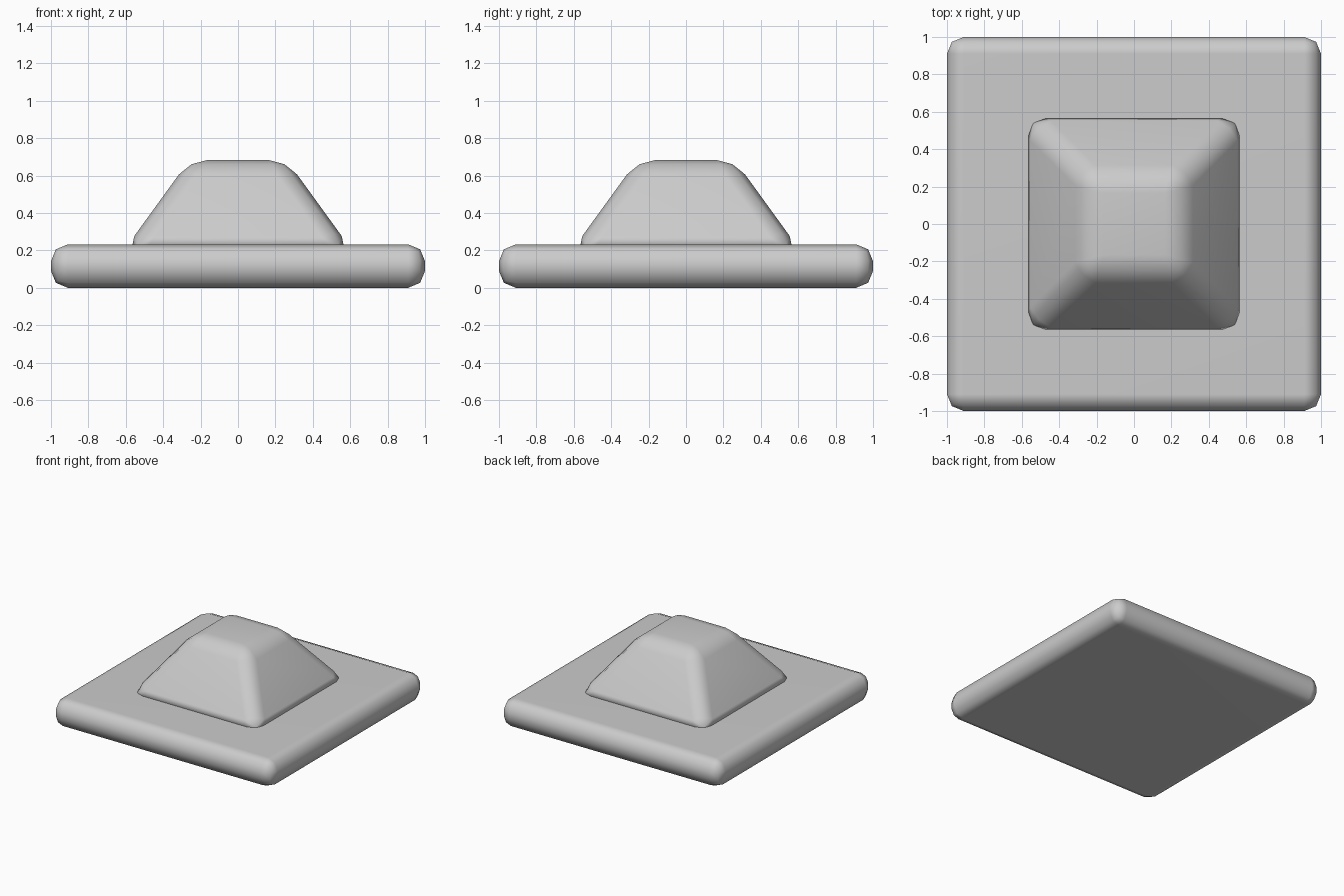
import bpy
import bmesh

# Remove the default cube
if "Cube" in bpy.data.objects:
    bpy.data.objects.remove(bpy.data.objects["Cube"], do_unlink=True)

# Plain grey material
GREY = (0.6, 0.6, 0.6, 1.0)
grey = bpy.data.materials.new("plain_grey")
grey.use_nodes = True
grey.diffuse_color = GREY
grey.node_tree.nodes["Principled BSDF"].inputs["Base Color"].default_value = GREY


def rounded_block(name, z_bottom, z_top, half_bottom, half_top, bevel):
    """Square block with tapering sides and softly rounded edges."""
    bm = bmesh.new()
    bmesh.ops.create_cube(bm, size=2)
    for v in bm.verts:
        upper = v.co.z > 0
        half = half_top if upper else half_bottom
        v.co.x *= half
        v.co.y *= half
        v.co.z = z_top if upper else z_bottom
    mesh = bpy.data.meshes.new(name)
    bm.to_mesh(mesh)
    bm.free()
    mesh.materials.append(grey)
    mesh.shade_smooth()
    obj = bpy.data.objects.new(name, mesh)
    bpy.context.collection.objects.link(obj)
    mod = obj.modifiers.new("rounded_edges", "BEVEL")
    mod.width = bevel
    mod.segments = 2
    mod.limit_method = "NONE"
    normals = obj.modifiers.new("flat_faces", "WEIGHTED_NORMAL")
    normals.keep_sharp = True
    return obj


# Square base slab
rounded_block("base_slab", 0.0, 0.232, 1.0, 1.0, 0.09)

# Tapered block sunk slightly into the slab
rounded_block("tapered_block", 0.2, 0.683, 0.61, 0.26, 0.095)
